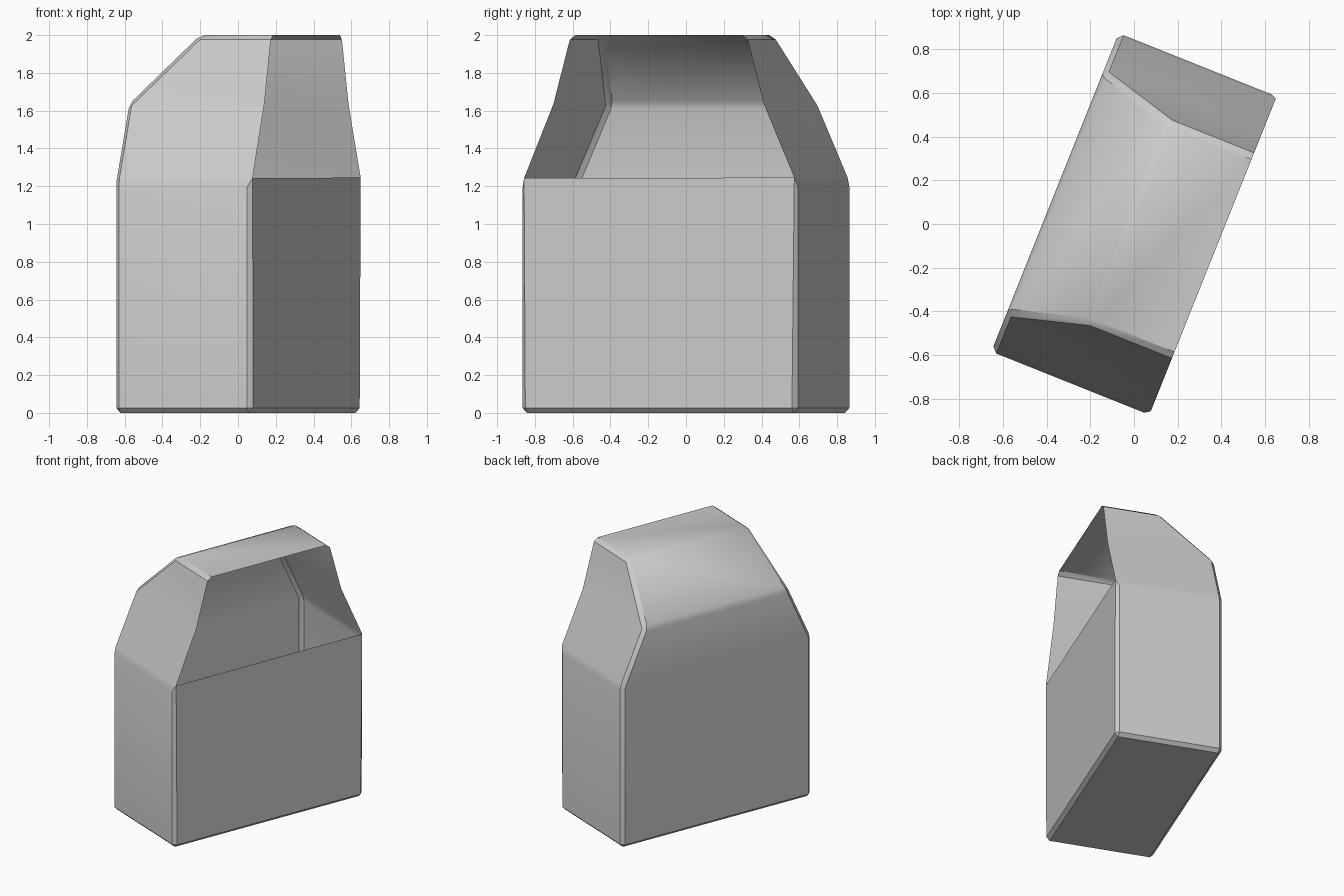
import bpy, bmesh, math
from mathutils import Matrix

cube = bpy.data.objects.get("Cube")
if cube:
    bpy.data.objects.remove(cube, do_unlink=True)

# One plain grey finish
grey = bpy.data.materials.new("plain_grey")
grey.use_nodes = True
colour = (0.6, 0.6, 0.6, 1)
grey.diffuse_color = colour
grey.node_tree.nodes["Principled BSDF"].inputs["Base Color"].default_value = colour

# Cross-section of the hooded bin: (across, half length, height),
# from the front lip, under the floor, up the back and over the roof
W = 0.39
profile = [
    (W, 0.785, 1.22), (W, 0.785, 0), (-W, 0.785, 0), (-W, 0.785, 1.225),
    (-W, 0.6, 1.635), (-0.025, 0.5, 2), (W, 0.5, 2),
]

bm = bmesh.new()
near = [bm.verts.new((u, -v, z)) for u, v, z in profile]
far = [bm.verts.new((u, v, z)) for u, v, z in profile]

# Front panel, floor, back, sloping roof and top strip
for i in range(len(profile) - 1):
    bm.faces.new((near[i], near[i + 1], far[i + 1], far[i]))

# End walls: upright base and two leaning bands beside the opening
for ring, side in ((near, -1), (far, 1)):
    fold = bm.verts.new((W, side * 0.6, 1.635))
    bm.faces.new((ring[0], ring[1], ring[2], ring[3]))
    bm.faces.new((ring[0], ring[3], ring[4], fold))
    bm.faces.new((fold, ring[4], ring[5], ring[6]))

# Narrow bevel on every real corner, leaving the opening's rim clean
bm.normal_update()
bmesh.ops.recalc_face_normals(bm, faces=bm.faces)
top = max(bm.faces, key=lambda f: f.calc_center_median().z)
if top.normal.z < 0:
    bmesh.ops.reverse_faces(bm, faces=bm.faces)
corners = [e for e in bm.edges
           if not e.is_boundary and e.calc_face_angle(0) > math.radians(15)]
bmesh.ops.bevel(bm, geom=corners, offset=0.025, segments=1, profile=0.5,
                affect='EDGES', clamp_overlap=True)
bm.transform(Matrix.Rotation(math.radians(-21.8), 4, 'Z'))

mesh = bpy.data.meshes.new("hooded_bin_shell")
bm.to_mesh(mesh)
bm.free()
mesh.materials.append(grey)
shell = bpy.data.objects.new("hooded_bin_shell", mesh)
bpy.context.collection.objects.link(shell)
bpy.context.view_layer.objects.active = shell
shell.select_set(True)
bpy.ops.object.shade_smooth_by_angle(angle=math.radians(30))
